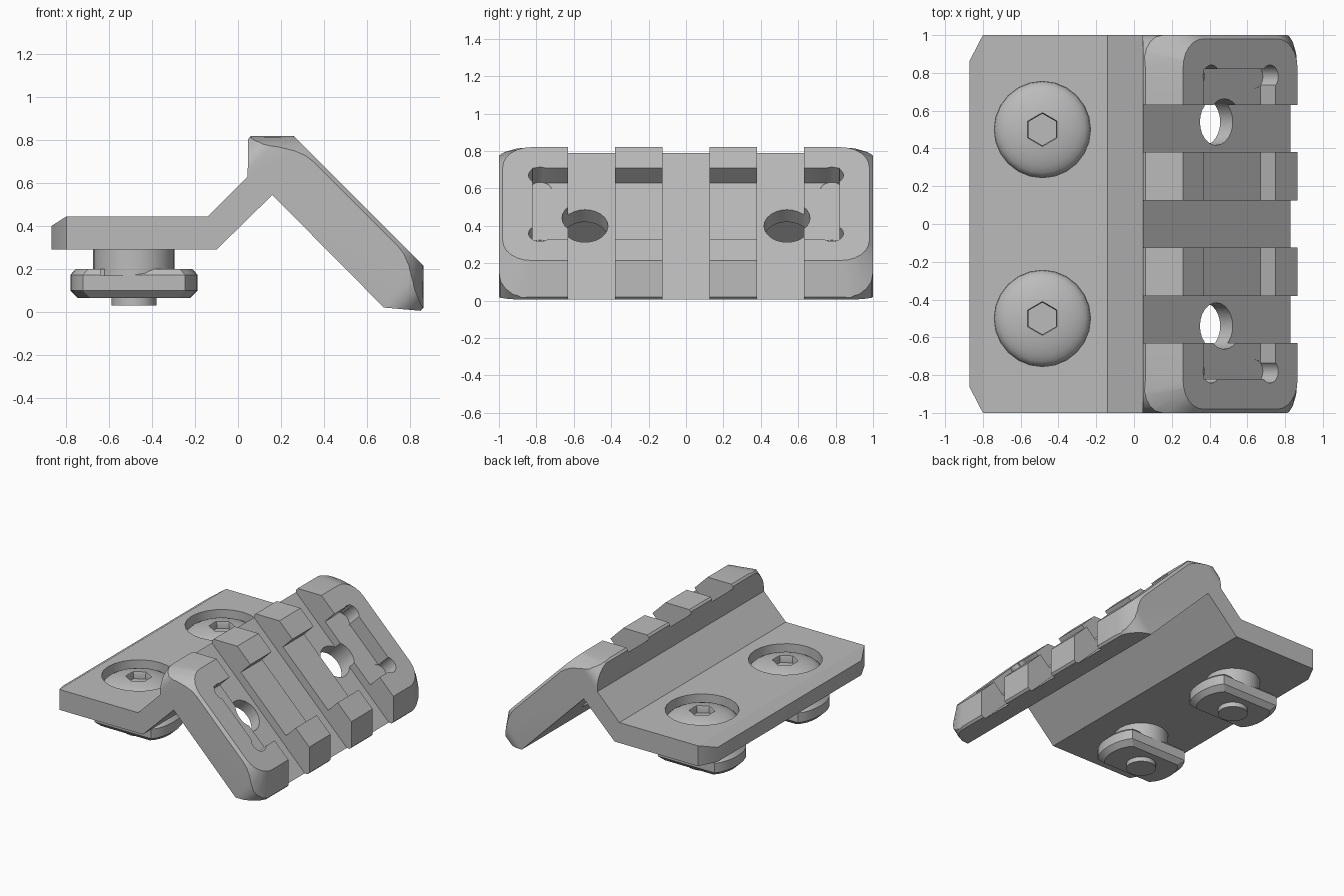
import bpy, bmesh, math

cube = bpy.data.objects.get("Cube")
if cube:
    bpy.data.objects.remove(cube, do_unlink=True)

R2 = math.sqrt(2)
grey = bpy.data.materials.new("metal grey")
grey.use_nodes = True
COLOUR = (0.5, 0.5, 0.5, 1)
grey.diffuse_color = COLOUR
grey.node_tree.nodes["Principled BSDF"].inputs["Base Color"].default_value = COLOUR


def loft(name, rings):
    """Closed solid through rings of equal point count."""
    bm = bmesh.new()
    loops = [[bm.verts.new(p) for p in ring] for ring in rings]
    n = len(loops[0])
    for a, b in zip(loops, loops[1:]):
        for i in range(n):
            j = (i + 1) % n
            bm.faces.new((a[i], a[j], b[j], b[i]))
    bm.faces.new(loops[0])
    bm.faces.new(loops[-1])
    bmesh.ops.recalc_face_normals(bm, faces=bm.faces)
    mesh = bpy.data.meshes.new(name)
    bm.to_mesh(mesh)
    bm.free()
    mesh.materials.append(grey)
    obj = bpy.data.objects.new(name, mesh)
    bpy.context.collection.objects.link(obj)
    return obj


def activate(obj):
    bpy.ops.object.select_all(action='DESELECT')
    obj.select_set(True)
    bpy.context.view_layer.objects.active = obj


def boolean(obj, tool, operation='DIFFERENCE'):
    activate(obj)
    mod = obj.modifiers.new("cut", 'BOOLEAN')
    mod.operation = operation
    mod.solver = 'EXACT'
    mod.object = tool
    bpy.ops.object.modifier_apply(modifier=mod.name)
    bpy.data.objects.remove(tool, do_unlink=True)


def circle(cx, cy, r, n, start=0.0):
    return [(cx + r * math.cos(start + math.tau * i / n),
             cy + r * math.sin(start + math.tau * i / n)) for i in range(n)]


def rect(a0, a1, b0, b1):
    return [(a0, b0), (a1, b0), (a1, b1), (a0, b1)]


def tilted(u, y, v):
    """Rail space: u runs down the slope, v is out of the rail face."""
    return ((u + v) / R2, y, (v - u) / R2)


def rail_prism(name, outline, v0, v1):
    return loft(name, [[tilted(u, y, v) for u, y in outline] for v in (v0, v1)])


def upright(name, layers):
    """Solid from (outline, height) layers."""
    return loft(name, [[(x, y, z) for x, y in pts] for pts, z in layers])


# Bracket: one bent profile extruded along y
profile = [(-.87, .29), (-.10, .29), (.16, .545), (.68, .02), (.85, .005),
           (.865, .02), (.865, .215), (.26, .82), (.06, .82), (.047, .805),
           (.045, .63), (-.14, .445), (-.80, .445), (-.87, .40)]
bracket = loft("bracket", [[(x, y, z) for x, z in profile] for y in (-1, 1)])


# Sloping bevel around the rail face, round at the corners
def rounded(u0, u1, half, r, n=6):
    pts = []
    corners = [(u1 - r, half - r), (u0 + r, half - r),
               (u0 + r, r - half), (u1 - r, r - half)]
    for k, (cu, cy) in enumerate(corners):
        for i in range(n + 1):
            a = math.pi / 2 * (k + i / n)
            pts.append((cu + r * math.cos(a), cy + r * math.sin(a)))
    return pts


layers = []
for v, grow in ((1.08 / R2, 0), (1.08 / R2 - 2, 2)):
    ring = rounded(-.396 - grow, .46 + grow, .98 + grow, .15 + grow)
    layers.append([tilted(u, y, v) for u, y in ring])
boolean(bracket, loft("bevel_envelope", layers), 'INTERSECT')

# Rounded rail corners and clipped base corners
for s in (-1, 1):
    for u_start, du, v0 in ((.467, .138, .2), (-.438, -.108, .45)):
        arc = [(u_start + du * math.sin(a), s * (.82 + .18 * math.cos(a)))
               for a in [math.pi / 2 * i / 5 for i in range(6)]]
        arc += [(u_start + 2 * du, s * .82), (u_start + 2 * du, s * 1.1),
                (u_start, s * 1.1)]
        boolean(bracket, rail_prism("corner_cutter", arc, v0, 1.2))
    tri = [(-.87, s * .865), (-.80, s), (-.80, s * 1.1), (-1, s * 1.1), (-1, s * .865)]
    boolean(bracket, upright("base_corner_cutter", [(tri, .1), (tri, .6)]))

# Cross slots
for y0, y1 in ((-.63, -.38), (-.125, .125), (.38, .63)):
    boolean(bracket, rail_prism("slot_cutter", rect(-1, 1, y0, y1), .835 / R2, 1))

# Shallow pocket with corner reliefs, and through holes
boolean(bracket, rail_prism("pocket_cutter", rect(-.24, .297, -.82, .82), .92 / R2, 1))
for s in (-1, 1):
    for u in (-.184, .255):
        boolean(bracket, rail_prism("relief_cutter", circle(u, s * .78, .062, 20), .648, 1))
    boolean(bracket, rail_prism("hole_cutter", circle(.026, s * .54, .123, 24), .3, 1))

# Screws with clamp nuts
BX = -.485
parts = [bracket]
for side, y in (("right", -.5), ("left", .5)):
    seat = circle(BX, y, .255, 24)
    boolean(bracket, upright("seat_cutter", [(seat, .355), (seat, .6)]))

    # Domed head with a hex socket
    dome = [(circle(BX, y, .254, 24), .34)]
    for i in range(7):
        t = i / 7
        dome.append((circle(BX, y, .254 * math.cos(t * math.pi / 2), 24),
                     .358 + .084 * math.sin(t * math.pi / 2)))
    head = upright(side + "_screw_head", dome)
    hexagon = circle(BX, y, .098, 6, math.pi / 6)
    inner = circle(BX, y, .084, 6, math.pi / 6)
    boolean(head, upright("socket_cutter", [(inner, .385), (inner, .42), (hexagon, .46)]))

    # Shank and screw tip
    shank = circle(BX, y, .19, 24)
    parts.append(upright(side + "_shank", [(shank, .16), (shank, .295)]))
    tip = circle(BX, y, .104, 20)
    parts.append(upright(side + "_screw_tip", [(tip, .03), (tip, .08)]))

    # Clamp nut: flat sides, arched ends, chamfered rims
    def nut_outline(inset):
        pts = []
        for sx in (1, -1):
            for i in range(-4, 5):
                a = i / 4 * math.radians(60)
                px = .18 + .117 * math.cos(a) - inset
                py = (.19 - inset) * math.sin(a) / math.sin(math.radians(60))
                pts.append((BX + sx * px, y + sx * py))
        return pts
    nut = [(nut_outline(.035), .065), (nut_outline(0), .1),
           (nut_outline(0), .172), (nut_outline(.025), .2)]
    nut_obj = upright(side + "_clamp_nut", nut)
    # Locking notch on the nut's upper face, one on each flank
    for s in (-1, 1):
        a, b = sorted((BX - s * .0, BX + s * .155))
        notch = rect(a, b, *sorted((y + s * .13, y + s * .3)))
        boolean(nut_obj, upright("notch_cutter", [(notch, .17), (notch, .25)]))
    parts += [head, nut_obj]

for obj in parts:
    activate(obj)
    bpy.ops.object.shade_smooth_by_angle(angle=math.radians(30))
